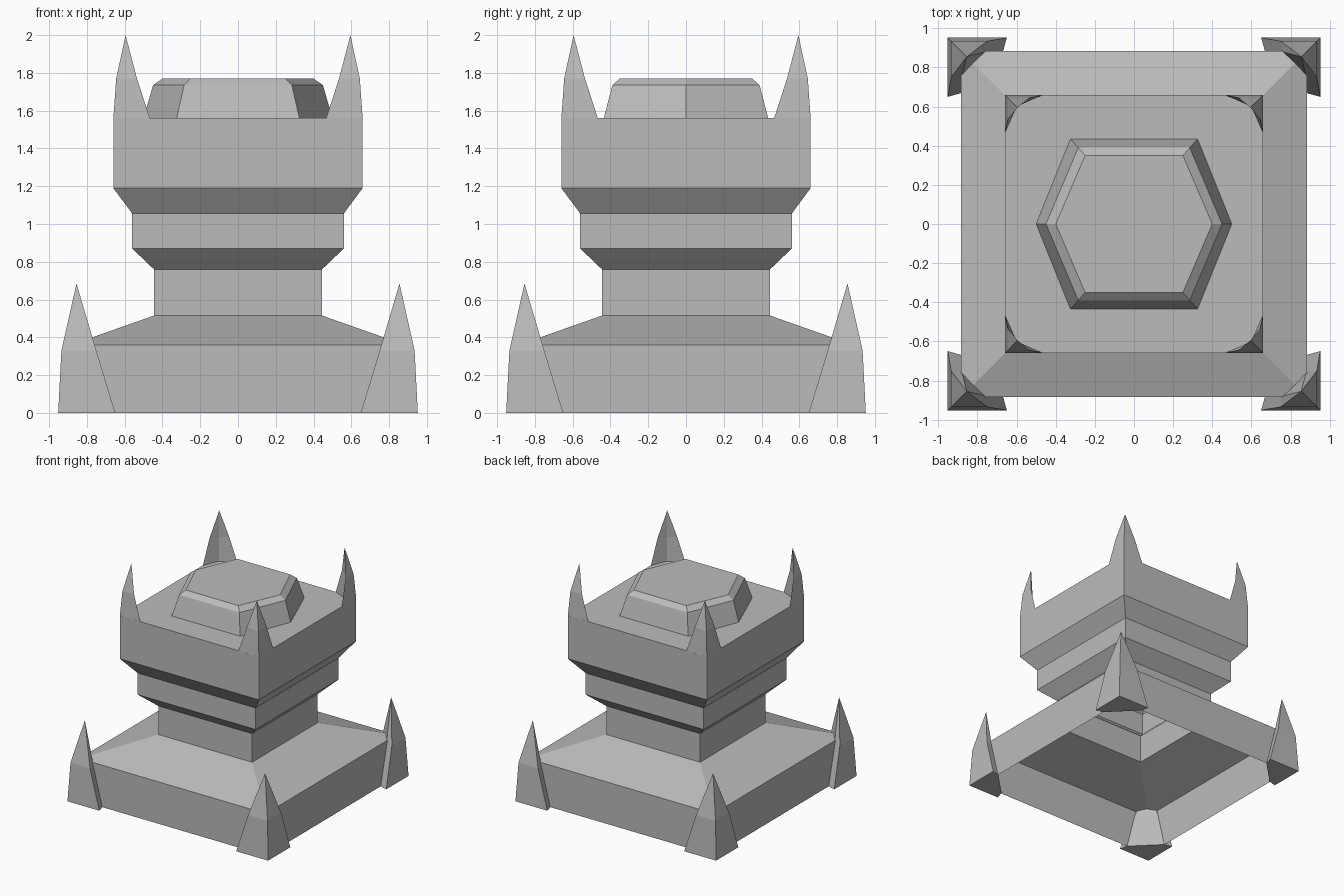
import bpy, bmesh

if "Cube" in bpy.data.objects:
    bpy.data.objects.remove(bpy.data.objects["Cube"])

stone = bpy.data.materials.new("stone_grey")
stone.diffuse_color = (0.5, 0.5, 0.5, 1)
stone.use_nodes = True
stone.node_tree.nodes["Principled BSDF"].inputs["Base Color"].default_value = stone.diffuse_color


def make_object(name, bm):
    bmesh.ops.recalc_face_normals(bm, faces=bm.faces[:])
    mesh = bpy.data.meshes.new(name)
    bm.to_mesh(mesh)
    bm.free()
    mesh.materials.append(stone)
    obj = bpy.data.objects.new(name, mesh)
    bpy.context.collection.objects.link(obj)
    return obj


def loft(name, rings, cap_top=True):
    """Bridge equal-length rings of points, open underneath."""
    bm = bmesh.new()
    loops = [[bm.verts.new(p) for p in ring] for ring in rings]
    for low, high in zip(loops, loops[1:]):
        n = len(low)
        for i in range(n):
            j = (i + 1) % n
            bm.faces.new((low[i], low[j], high[j], high[i]))
    if cap_top:
        bm.faces.new(loops[-1])
    return make_object(name, bm)


def square(r, z):
    return [(-r, -r, z), (r, -r, z), (r, r, z), (-r, r, z)]


def hexagon(tip, x, y, z):
    return [(tip, 0, z), (x, y, z), (-x, y, z), (-tip, 0, z), (-x, -y, z), (x, -y, z)]


def corner_spikes(name, bottom, middle, apex):
    """Bent pointed spike repeated, mirrored, at all four corners."""
    bm = bmesh.new()
    for sx in (-1, 1):
        for sy in (-1, 1):
            def vert(p):
                return bm.verts.new((sx * p[0], sy * p[1], p[2]))
            low, mid, tip = [vert(p) for p in bottom], [vert(p) for p in middle], vert(apex)
            n = len(low)
            for i in range(n):
                j = (i + 1) % n
                bm.faces.new((low[i], low[j], mid[j], mid[i]))
                bm.faces.new((mid[i], mid[j], tip))
            bm.faces.new(low)
    return make_object(name, bm)


def section(outer, side, inner, z):
    """Corner section, symmetric about the diagonal; inner holds one or two points."""
    a, b = inner
    points = [(outer, outer), (side, outer), (a, b)]
    if a != b:
        points.append((b, a))
    points.append((outer, side))
    return [(x, y, z) for x, y in points]


# Stepped square tower: plinth, column, collar and crown block
profile = [(0.885, 0), (0.885, 0.36), (0.445, 0.515), (0.445, 0.76), (0.56, 0.87),
           (0.56, 1.055), (0.66, 1.19), (0.66, 1.56)]
loft("tower_body", [square(r, z) for r, z in profile])

# Bevelled hexagonal cap on the crown
loft("hexagonal_cap", [hexagon(0.5, 0.325, 0.435, 1.56),
                       hexagon(0.45, 0.285, 0.39, 1.735),
                       hexagon(0.4, 0.25, 0.35, 1.77)])

# Corner spikes around the plinth
corner_spikes("plinth_spikes",
              section(0.952, 0.65, (0.67, 0.88), 0),
              section(0.935, 0.75, (0.755, 0.88), 0.33),
              (0.855, 0.855, 0.685))

# Corner spikes rising from the crown
corner_spikes("crown_spikes",
              section(0.66, 0.465, (0.6, 0.6), 1.555),
              section(0.645, 0.535, (0.6, 0.6), 1.77),
              (0.595, 0.595, 2.0))
